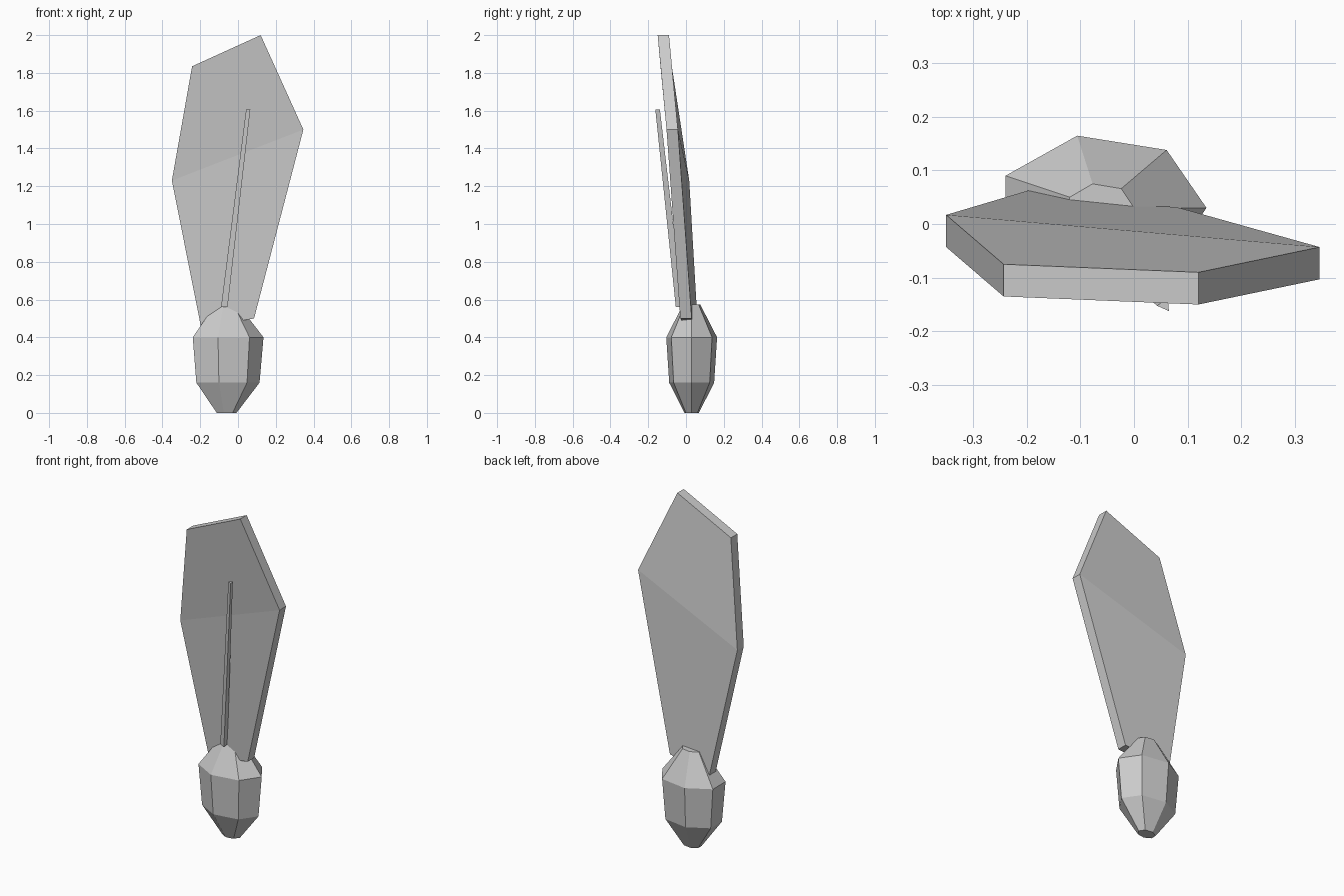
import bpy
import bmesh
from math import cos, sin, tau

cube = bpy.data.objects.get("Cube")
if cube:
    bpy.data.objects.remove(cube, do_unlink=True)

grey = bpy.data.materials.new("plain_grey")
grey.use_nodes = True
colour = (0.6, 0.6, 0.6, 1)
grey.diffuse_color = colour
grey.node_tree.nodes["Principled BSDF"].inputs["Base Color"].default_value = colour


def finish(name, bm):
    """Turn a bmesh into a flat-shaded object."""
    bmesh.ops.recalc_face_normals(bm, faces=bm.faces[:])
    mesh = bpy.data.meshes.new(name)
    bm.to_mesh(mesh)
    bm.free()
    mesh.materials.append(grey)
    obj = bpy.data.objects.new(name, mesh)
    bpy.context.collection.objects.link(obj)
    return obj


def loft(name, rings, sides, turn=0.0):
    """Join stacked elliptical rings (x, y, z, rx, ry) and cap both ends."""
    bm = bmesh.new()
    loops = []
    for x, y, z, rx, ry in rings:
        angles = [turn + tau * i / sides for i in range(sides)]
        loops.append([bm.verts.new((x + rx * cos(a), y + ry * sin(a), z)) for a in angles])
    for low, high in zip(loops, loops[1:]):
        for i in range(sides):
            j = (i + 1) % sides
            bm.faces.new((low[i], low[j], high[j], high[i]))
    bm.faces.new(loops[0])
    bm.faces.new(loops[-1])
    return finish(name, bm)


# Seven-sided bulb
loft("bulb", [(-0.063, 0.03, 0.0, 0.055, 0.039),
              (-0.062, 0.03, 0.16, 0.176, 0.122),
              (-0.062, 0.03, 0.40, 0.197, 0.138),
              (-0.063, 0.03, 0.575, 0.063, 0.046)], 7)

# Three-sided tapering rib on the front of the leaf
loft("rib", [(-0.068, -0.036, 0.56, 0.022, 0.022),
             (0.057, -0.151, 1.607, 0.014, 0.014)], 3, turn=-0.95)

# Leaf blade: back outline, folded across its widest points, thickened forward
outline = [(-0.35, 0.017, 1.23), (-0.195, 0.063, 0.45), (0.085, 0.03, 0.50),
           (0.346, -0.043, 1.50), (0.12, -0.09, 2.0), (-0.243, -0.075, 1.835)]
thickness = 0.06
bm = bmesh.new()
back = [bm.verts.new(p) for p in outline]
front = [bm.verts.new((x, y - thickness, z)) for x, y, z in outline]
for side in (back, front):
    bm.faces.new(side[:4])
    bm.faces.new(side[3:] + side[:1])
for i in range(len(outline)):
    j = (i + 1) % len(outline)
    bm.faces.new((back[i], back[j], front[j], front[i]))
finish("leaf", bm)
